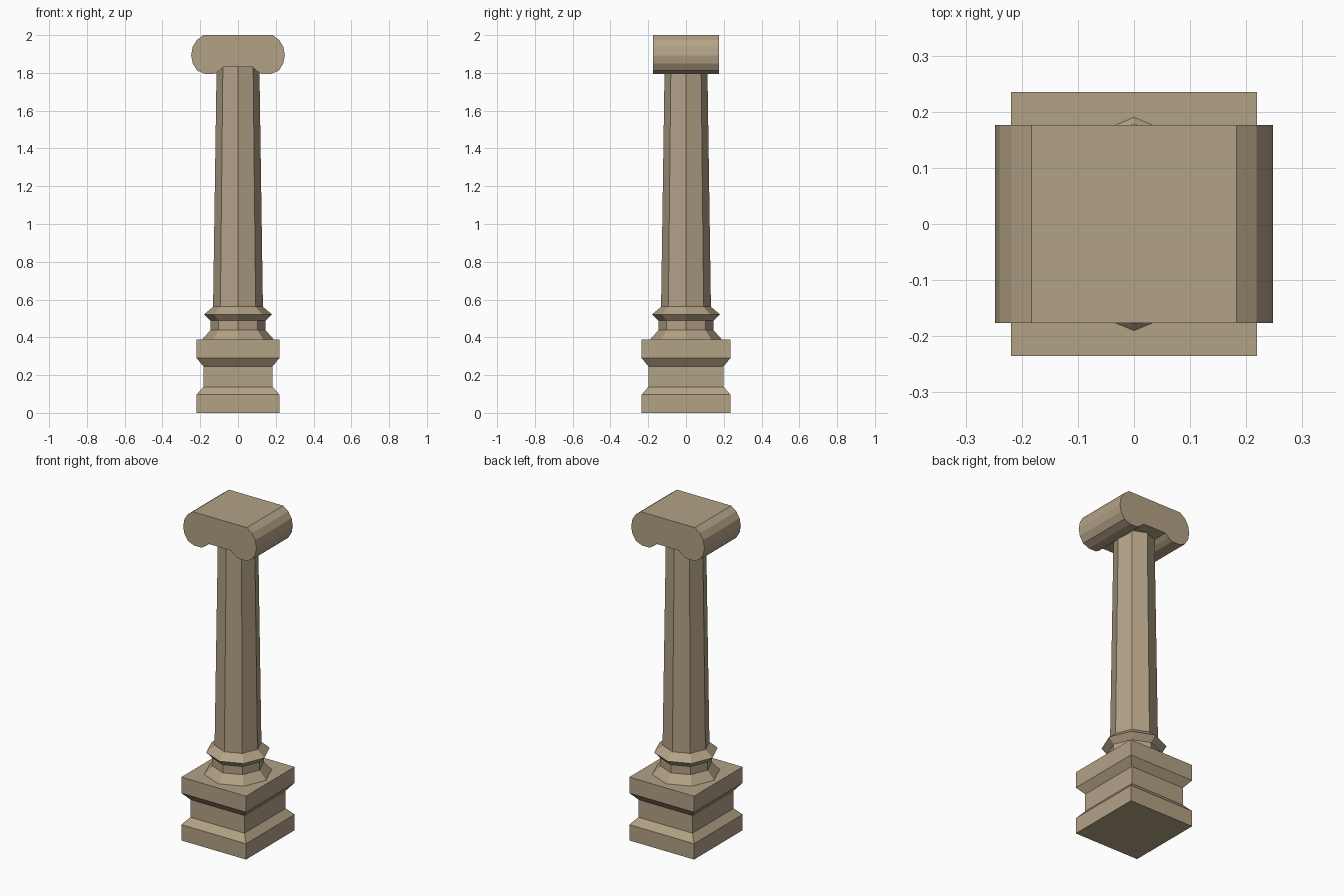
import bpy, bmesh, math

if "Cube" in bpy.data.objects:
    bpy.data.objects.remove(bpy.data.objects["Cube"])

stone = bpy.data.materials.new("warm_stone")
stone.diffuse_color = (0.45, 0.36, 0.24, 1)
stone.use_nodes = True
stone.node_tree.nodes["Principled BSDF"].inputs["Base Color"].default_value = stone.diffuse_color


def finish(name, bm):
    bmesh.ops.recalc_face_normals(bm, faces=bm.faces)
    me = bpy.data.meshes.new(name)
    bm.to_mesh(me)
    bm.free()
    me.materials.append(stone)
    ob = bpy.data.objects.new(name, me)
    bpy.context.collection.objects.link(ob)
    return ob


def loft(name, rings):
    """Stack of closed rings with equal point counts, capped at both ends."""
    bm = bmesh.new()
    loops = [[bm.verts.new(p) for p in ring] for ring in rings]
    n = len(loops[0])
    for a, b in zip(loops, loops[1:]):
        for i in range(n):
            j = (i + 1) % n
            bm.faces.new((a[i], a[j], b[j], b[i]))
    bm.faces.new(loops[0][::-1])
    bm.faces.new(loops[-1])
    return finish(name, bm)


# Square pedestal with a recessed middle
def rect(x, y, z):
    return [(-x, -y, z), (x, -y, z), (x, y, z), (-x, y, z)]


wide, narrow = (0.219, 0.235), (0.183, 0.199)
levels = [(wide, 0), (wide, 0.097), (narrow, 0.138),
          (narrow, 0.246), (wide, 0.29), (wide, 0.388)]
loft("pedestal", [rect(x, y, z) for (x, y), z in levels])


# Eight-sided moulding and tapering shaft, corners on the axes
def octagon(r, z):
    return [(r * math.cos(i * math.pi / 4), r * math.sin(i * math.pi / 4), z)
            for i in range(8)]


loft("shaft_base", [octagon(r, z) for r, z in
                    [(0.19, 0.388), (0.146, 0.438), (0.146, 0.488),
                     (0.179, 0.522), (0.132, 0.562)]])
loft("shaft", [octagon(0.132, 0.562), octagon(0.113, 1.85)])

# Scroll capital: mirrored outline extruded front to back
half = [(0.183, 2.0), (0.218, 1.974), (0.24, 1.938), (0.248, 1.893),
        (0.24, 1.85), (0.216, 1.812), (0.175, 1.795), (0.125, 1.795),
        (0.1, 1.81), (0.077, 1.831)]
outline = half + [(-x, z) for x, z in reversed(half)]
loft("scroll_capital", [[(x, y, z) for x, z in outline]
                        for y in (-0.176, 0.176)])
